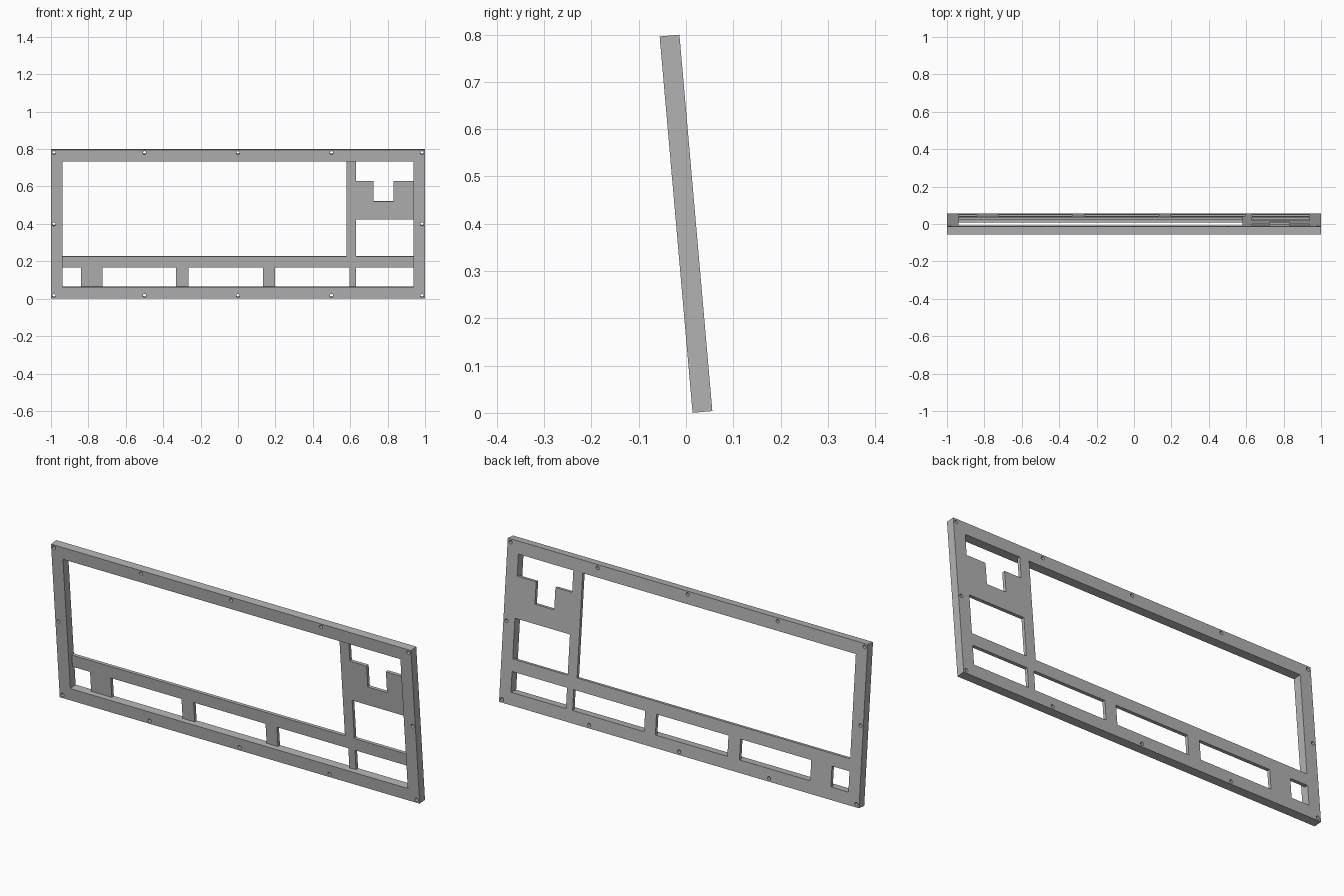
import bpy
import bmesh
from math import cos, sin, pi, radians
from mathutils import Matrix

if "Cube" in bpy.data.objects:
    bpy.data.objects.remove(bpy.data.objects["Cube"], do_unlink=True)

HEIGHT = 0.799      # along the tilted face
DEPTH = 0.042       # full frame depth
PLATE = 0.016       # thinner bars, flush with the back
RIM = 0.0625
INNER = 1 - RIM
POSE = Matrix.Translation((0, 0, 0.4)) @ Matrix.Rotation(radians(95), 4, "X")

grey = bpy.data.materials.new("plain_grey")
grey.use_nodes = True
grey.diffuse_color = (0.45, 0.45, 0.45, 1)
grey.node_tree.nodes["Principled BSDF"].inputs["Base Color"].default_value = (0.45, 0.45, 0.45, 1)


def rect(x0, x1, z0, z1):
    return [(x0, z0), (x1, z0), (x1, z1), (x0, z1)]


def circle(x, z, r=0.009, n=16):
    return [(x + r * cos(2 * pi * i / n), z + r * sin(2 * pi * i / n)) for i in range(n)]


def slab(name, loops, depth):
    """Extrude an outline with holes, back face flush, then tilt it."""
    curve = bpy.data.curves.new(name, "CURVE")
    curve.dimensions = "2D"
    curve.fill_mode = "BOTH"
    curve.extrude = depth / 2
    for loop in loops:
        spline = curve.splines.new("POLY")
        spline.points.add(len(loop) - 1)
        for point, (x, z) in zip(spline.points, loop):
            point.co = (x, z - HEIGHT / 2, 0, 1)
        spline.use_cyclic_u = True
        spline.use_smooth = False
    obj = bpy.data.objects.new(name, curve)
    bpy.context.collection.objects.link(obj)
    bpy.ops.object.select_all(action="DESELECT")
    obj.select_set(True)
    bpy.context.view_layer.objects.active = obj
    bpy.ops.object.convert(target="MESH")
    obj = bpy.context.view_layer.objects.active
    bm = bmesh.new()
    bm.from_mesh(obj.data)
    bmesh.ops.remove_doubles(bm, verts=bm.verts, dist=1e-5)
    bmesh.ops.recalc_face_normals(bm, faces=bm.faces)
    for face in bm.faces:
        face.smooth = False
        face.material_index = 0
    bm.transform(POSE @ Matrix.Translation((0, 0, (depth - DEPTH) / 2)))
    bm.to_mesh(obj.data)
    bm.free()
    obj.data.materials.clear()
    obj.data.materials.append(grey)
    return obj


# Outer frame with screw holes around the rim
EDGE = 0.016
screws = [(x, z) for x in (EDGE - 1, -0.5, 0, 0.5, 1 - EDGE) for z in (EDGE, HEIGHT - EDGE)]
screws += [(x, HEIGHT / 2) for x in (EDGE - 1, 1 - EDGE)]
slab("outer_frame",
     [rect(-1, 1, 0, HEIGHT), rect(-INNER, INNER, RIM, HEIGHT - RIM)]
     + [circle(x, z) for x, z in screws], DEPTH)

# Long crossbar and the short ribs below it
BAR_LOW, BAR_TOP = 0.164, 0.225
slab("crossbar", [rect(-INNER, INNER, BAR_LOW, BAR_TOP)], PLATE)
ribs = [(-0.84, -0.725), (-0.332, -0.265), (0.135, 0.198), (0.595, 0.632)]
for i, (x0, x1) in enumerate(ribs):
    slab(f"lower_rib_{i + 1}", [rect(x0, x1, RIM, BAR_LOW)], PLATE)

# Upright divider beside the large opening
slab("upright_divider", [rect(0.58, 0.632, BAR_TOP, HEIGHT - RIM)], PLATE)

# Notched panel between divider and frame
LOW, TOP, NOTCH = 0.424, 0.629, 0.52
slab("notched_panel", [[(0.632, LOW), (INNER, LOW), (INNER, TOP), (0.832, TOP),
                        (0.832, NOTCH), (0.725, NOTCH), (0.725, TOP), (0.632, TOP)]], PLATE)
